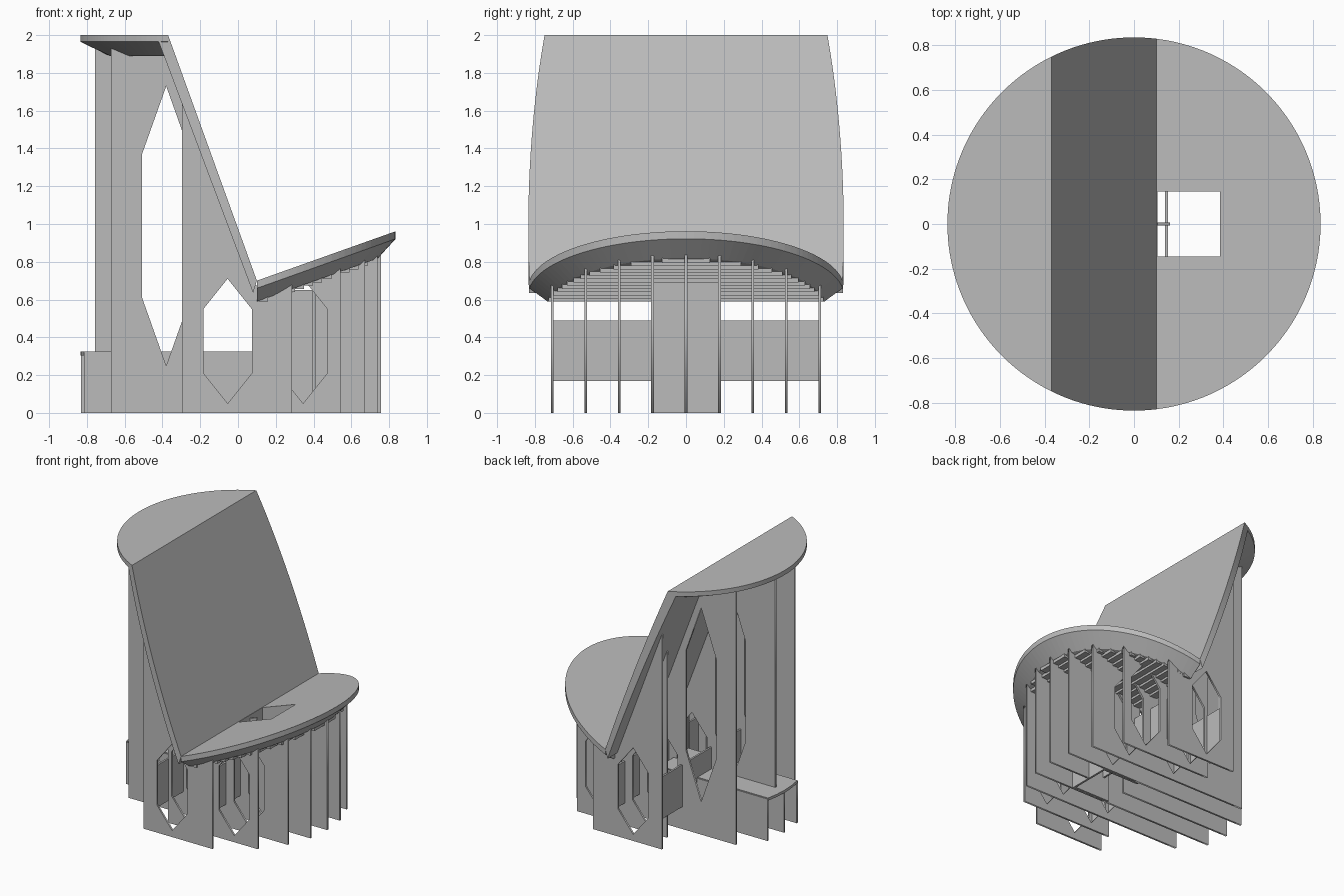
import bpy, bmesh, math

old = bpy.data.objects.get("Cube")
if old:
    bpy.data.objects.remove(old, do_unlink=True)

mat = bpy.data.materials.new("warm_grey")
mat.use_nodes = True
GREY = (0.5, 0.5, 0.5, 1)
mat.diffuse_color = GREY
mat.node_tree.nodes["Principled BSDF"].inputs["Base Color"].default_value = GREY

R = 0.835          # roof radius
FIN_R = 0.76       # radius the fins stop at
THICK = 0.014
VALLEY, CREST = 0.1, -0.37


def finish(name, bm):
    bmesh.ops.recalc_face_normals(bm, faces=bm.faces)
    me = bpy.data.meshes.new(name)
    bm.to_mesh(me)
    bm.free()
    ob = bpy.data.objects.new(name, me)
    bpy.context.collection.objects.link(ob)
    me.materials.append(mat)
    return ob


def loft(name, rings):
    """Closed solid through equal-length rings of points."""
    bm = bmesh.new()
    vs = [[bm.verts.new(p) for p in r] for r in rings]
    n = len(vs[0])
    for a, b in zip(vs, vs[1:]):
        for i in range(n):
            j = (i + 1) % n
            bm.faces.new((a[i], a[j], b[j], b[i]))
    bm.faces.new(vs[0])
    bm.faces.new(vs[-1])
    return finish(name, bm)


def box(name, x0, x1, y0, y1, z0, z1):
    ring = [(x0, y0), (x1, y0), (x1, y1), (x0, y1)]
    return loft(name, [[(x, y, z) for x, y in ring] for z in (z0, z1)])


def low_top(x):
    return 0.7 + (x - VALLEY) * 0.356


def segment(radius, edge, side):
    """Circle segment beyond the straight line x = edge."""
    a = math.acos(side * edge / radius)
    steps = 56
    return [(side * radius * math.cos(-a + 2 * a * i / steps),
             radius * math.sin(-a + 2 * a * i / steps)) for i in range(steps + 1)]


def roof(name, edge, side, height, layers):
    return loft(name, [[(x, y, height(x) - d) for x, y in segment(r, edge, side)]
                       for r, d in layers])


# Flat upper roof and tilted lower roof, each with a tapered soffit
roof("upper_roof", CREST, -1, lambda x: 2.0, [(R, 0), (R, 0.035), (0.68, 0.11)])
lower = roof("lower_roof", VALLEY, 1, low_top, [(R, 0), (R, 0.04), (0.74, 0.11)])

# Skylight opening
cutter = box("skylight_cutter", 0.105, 0.385, -0.145, 0.145, 0.3, 1.2)
mod = lower.modifiers.new("skylight", 'BOOLEAN')
mod.operation = 'DIFFERENCE'
mod.solver = 'EXACT'
mod.object = cutter
bpy.context.view_layer.objects.active = lower
bpy.ops.object.modifier_apply(modifier=mod.name)
bpy.data.objects.remove(cutter, do_unlink=True)

# Sloping wall between the two roofs
rings = []
for i in range(25):
    t = i / 24
    x, z = CREST + t * (VALLEY - CREST), 2.0 - 1.3 * t
    xi, zi = x - 0.05 + 0.03 * t, z - 0.035 - 0.03 * t
    w, wi = math.sqrt(R * R - x * x), math.sqrt(R * R - xi * xi)
    rings.append([(x, -w, z), (x, w, z), (xi, wi, zi), (xi, -wi, zi)])
loft("sloping_wall", rings)

# Stepped ceiling under the lower roof
STEP = 0.048
for i in range(13):
    x0 = VALLEY + 0.01 + i * STEP
    x1 = x0 + STEP
    w = math.sqrt(0.745 ** 2 - x1 * x1)
    z = low_top(x0) - 0.115
    spans = [(-w, -0.15), (0.15, w)] if x0 < 0.37 else [(-w, w)]
    for y0, y1 in spans:
        box("ceiling_step", x0, x1, y0, y1, z, z + 0.06)

# Vertical fins with hexagonal openings
UNDERSIDE = [(-0.84, 1.95), (-0.40, 1.95), (0.085, 0.67), (0.84, 0.93)]


def top(x):
    for (xa, za), (xb, zb) in zip(UNDERSIDE, UNDERSIDE[1:]):
        if x <= xb:
            return za + (zb - za) * (x - xa) / (xb - xa)
    return UNDERSIDE[-1][1]


HOLES = [(-0.38, 0.25, 0.36, 1.73), (-0.055, 0.05, 0.16, 0.71), (0.345, 0.05, 0.16, 0.71)]


def hexagon(cx, z0, tip, z1, half=0.128):
    return [(cx, z0), (cx + half, z0 + tip), (cx + half, z1 - tip),
            (cx, z1), (cx - half, z1 - tip), (cx - half, z0 + tip)]


def fin(name, y, x0, x1, z0=0.0, ceiling=None):
    if ceiling:
        outline = [(x0, z0), (x1, z0), (x1, ceiling), (x0, ceiling)]
        loops = [outline]
    else:
        mid = [p for p in UNDERSIDE if x0 < p[0] < x1]
        outline = [(x0, z0), (x1, z0), (x1, top(x1))] + mid[::-1] + [(x0, top(x0))]
        loops = [outline] + [hexagon(*h) for h in HOLES
                             if h[0] - 0.13 > x0 and h[0] + 0.13 < x1]
    cu = bpy.data.curves.new(name, 'CURVE')
    cu.dimensions = '2D'
    cu.fill_mode = 'BOTH'
    cu.extrude = THICK / 2
    for loop in loops:
        sp = cu.splines.new('POLY')
        sp.points.add(len(loop) - 1)
        for pt, (x, z) in zip(sp.points, loop):
            pt.co = (x, z, 0, 1)
        sp.use_cyclic_u = True
    ob = bpy.data.objects.new(name, cu)
    ob.rotation_euler = (math.pi / 2, 0, 0)
    ob.location.y = y
    bpy.context.collection.objects.link(ob)
    cu.materials.append(mat)
    bpy.ops.object.select_all(action='DESELECT')
    ob.select_set(True)
    bpy.context.view_layer.objects.active = ob
    bpy.ops.object.convert(target='MESH')


def reach(y):
    return math.sqrt(FIN_R ** 2 - y * y)


GAP = 0.177
for s in (-1, 1):
    fin("outer_fin", s * 4 * GAP, -0.297, 0.285)
    fin("third_fin", s * 3 * GAP, -0.215, reach(3 * GAP))
    fin("second_fin", s * 2 * GAP, -reach(2 * GAP), reach(2 * GAP))
    fin("first_fin", s * GAP, 0.1, reach(GAP))
    fin("base_wall", s * GAP, -0.815, 0.1, 0, 0.32)
    box("core_side", 0.1, 0.41, s * 0.16 - 0.008, s * 0.16 + 0.008, 0, low_top(0.1) - 0.05)
fin("middle_fin_rear", 0, -0.757, 0.16, 0.32)
fin("middle_fin_front", 0, 0.405, 0.757)
fin("base_middle_wall", 0, -0.832, 0.1, 0, 0.32)

# Core end wall, low base deck and cross panels
box("core_end", 0.395, 0.41, -GAP, GAP, 0, low_top(0.4) - 0.05)
deck = [(0.1, -GAP), (0.1, GAP)]
deck += [(-math.sqrt(R * R - y * y), y) for y in (GAP, GAP / 2, 0, -GAP / 2, -GAP)]
loft("base_deck", [[(x, y, z) for x, y in deck] for z in (0.305, 0.325)])
for x in (-0.215, 0.145):
    box("cross_panel", x - 0.007, x + 0.007, -4 * GAP, 4 * GAP, 0.17, 0.49)
